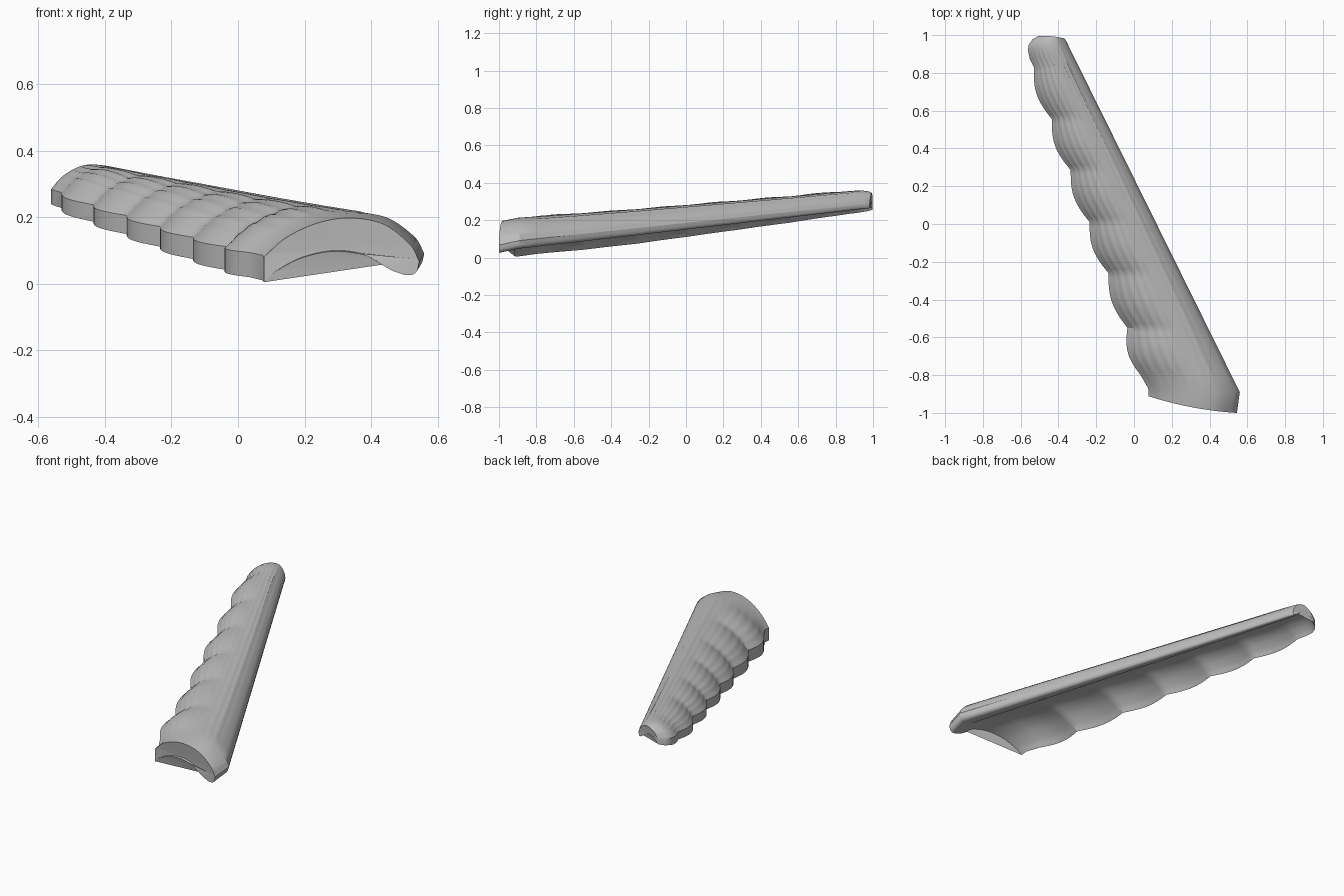
import bpy, bmesh, math
from mathutils import Vector

cube = bpy.data.objects.get("Cube")
if cube:
    bpy.data.objects.remove(cube, do_unlink=True)

# One flat grey for the whole shell
grey = bpy.data.materials.new("plain_grey")
grey.use_nodes = True
grey.diffuse_color = (0.5, 0.5, 0.5, 1)
grey.node_tree.nodes["Principled BSDF"].inputs["Base Color"].default_value = (0.5, 0.5, 0.5, 1)


def spline(points, steps):
    """Smooth curve through the points."""
    p = [Vector(q) for q in points]
    p = [2 * p[0] - p[1]] + p + [2 * p[-1] - p[-2]]
    out = []
    for i in range(1, len(p) - 2):
        a, b, c, d = p[i - 1:i + 3]
        for k in range(steps):
            t = k / steps
            out.append(0.5 * (2 * b + (c - a) * t + (2 * a - 5 * b + 4 * c - d) * t ** 2
                              + (3 * b - a - 3 * c + d) * t ** 3))
    return out + [p[-2]]


# Cross-section as (fraction across, fraction of height)
outer = spline([(0, .42), (.146, .73), (.354, .95), (.56, 1), (.77, .87), (.94, .51), (1, .22)], 8)
lip = spline([(1, .22), (.985, .06), (.95, 0), (.9, .01)], 3)
inner = spline([(.9, .01), (.81, .11), (.667, .35), (.458, .46), (.25, .38), (.083, .18), (0, 0)], 5)
profile = outer + lip[1:] + inner[1:]

# Scalloped left edge: points where neighbouring lobes meet
cusps = [(.035, -.8, .02), (-.035, -.55, .042), (-.135, -.26, .075), (-.235, .01, .112),
         (-.335, .285, .15), (-.435, .555, .187), (-.53, .83, .228)]
right_front, right_back = Vector((.56, -.89, .052)), Vector((-.345, .94, .262))


def station(left, bulge=0.0):
    left = Vector(left)
    s = (left.y + .87) / 1.79
    return left, right_front.lerp(right_back, s), .18 - .073 * s, bulge


# Stations from the front end, through the lobes, to the rounded back end
stations = [(Vector((.078, -.912, .005)), Vector((.545, -1, .028)), .18, 0),
            (Vector((.075, -.87, .01)), right_front, .18, 0)]
for a, b in zip(cusps, cusps[1:]):
    for k in range(12):
        t = k / 12
        stations.append(station(Vector(a).lerp(Vector(b), t), .032 * math.sin(math.pi * t)))
stations.append(station(cusps[-1]))
stations.append(station((-.552, .875, .235)))
stations.append(station((-.562, .92, .24)))
stations += [(Vector((-.557, .95, .245)), Vector((-.352, .956, .263)), .102, 0),
             (Vector((-.538, .977, .25)), Vector((-.36, .97, .264)), .096, 0),
             (Vector((-.505, .996, .256)), Vector((-.368, .982, .266)), .085, 0)]

# Loft the shell through the stations
bm = bmesh.new()
rings = []
last = len(stations) - 1
for n, (left, right, height, bulge) in enumerate(stations):
    ring = []
    for i, (u, w) in enumerate(profile):
        p = left.lerp(right, u)
        p.z += height * w
        # bowed section, more at the front end
        p.y += (-.06 if n < 2 else .02 * n / last) * u * (1 - u)
        # lobes fade out towards the crest
        fade = max(0, 1 - u / .65) ** 1.5
        p.x -= bulge * fade
        p.y -= .25 * bulge * fade
        p.z += .35 * bulge * math.sin(math.pi * min(1, u / .6))
        # fine lengthwise ridges on the upper skin
        if 2 < i < 36 and 2 < n < last - 3:
            p.z += .0015 * (1 if i % 4 < 2 else -1)
        ring.append(bm.verts.new(p))
    rings.append(ring)
count = len(profile)
for a, b in zip(rings, rings[1:]):
    for i in range(count):
        j = (i + 1) % count
        bm.faces.new((a[i], a[j], b[j], b[i]))

# End faces, split between outer and inner curve
caps = [bm.faces.new(rings[0]), bm.faces.new(rings[-1])]
bmesh.ops.triangulate(bm, faces=caps)
bmesh.ops.recalc_face_normals(bm, faces=bm.faces)

mesh = bpy.data.meshes.new("scalloped_shell")
bm.to_mesh(mesh)
bm.free()
mesh.materials.append(grey)
shell = bpy.data.objects.new("scalloped_shell", mesh)
bpy.context.collection.objects.link(shell)
bpy.ops.object.select_all(action='DESELECT')
shell.select_set(True)
bpy.context.view_layer.objects.active = shell
bpy.ops.object.shade_smooth_by_angle(angle=math.radians(30))
